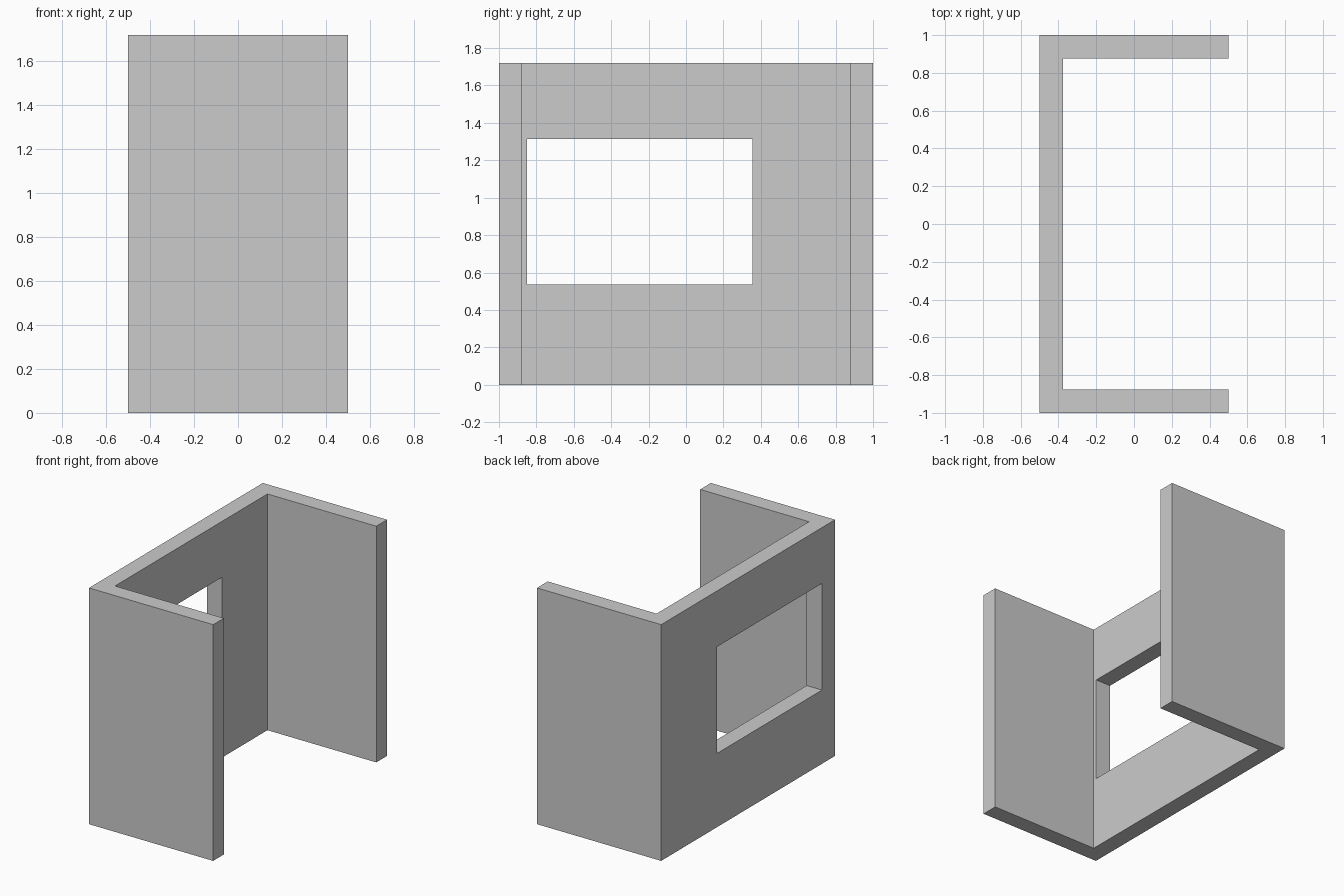
import bpy, bmesh

if "Cube" in bpy.data.objects:
    bpy.data.objects.remove(bpy.data.objects["Cube"])

HEIGHT = 1.72
T = 0.123          # wall thickness
X, Y = 0.5, 1.0    # half depth and half width


def prism(name, outline, z0, z1):
    """Extrude a closed XY outline from z0 to z1."""
    bm = bmesh.new()
    base = bm.faces.new([bm.verts.new((x, y, z0)) for x, y in outline])
    top = bmesh.ops.extrude_face_region(bm, geom=[base])["geom"]
    bmesh.ops.translate(bm, vec=(0, 0, z1 - z0),
                        verts=[v for v in top if isinstance(v, bmesh.types.BMVert)])
    bmesh.ops.recalc_face_normals(bm, faces=bm.faces)
    mesh = bpy.data.meshes.new(name)
    bm.to_mesh(mesh)
    bm.free()
    obj = bpy.data.objects.new(name, mesh)
    bpy.context.collection.objects.link(obj)
    return obj


# U-shaped wall, open towards +x
half = [(X, Y), (-X, Y), (-X, -Y), (X, -Y)]
inner = [(X, -Y + T), (-X + T, -Y + T), (-X + T, Y - T), (X, Y - T)]
walls = prism("walls", half + inner, 0, HEIGHT)

# Window opening through the long wall
x0, x1, y0, y1 = -X - 0.1, -X + T + 0.1, -0.85, 0.355
cutter = prism("window_cutter", [(x0, y0), (x1, y0), (x1, y1), (x0, y1)], 0.537, 1.313)
cutter.hide_render = True

cut = walls.modifiers.new("window", 'BOOLEAN')
cut.operation = 'DIFFERENCE'
cut.solver = 'EXACT'
cut.object = cutter
bpy.context.view_layer.objects.active = walls
bpy.ops.object.modifier_apply(modifier=cut.name)
bpy.data.objects.remove(cutter)
